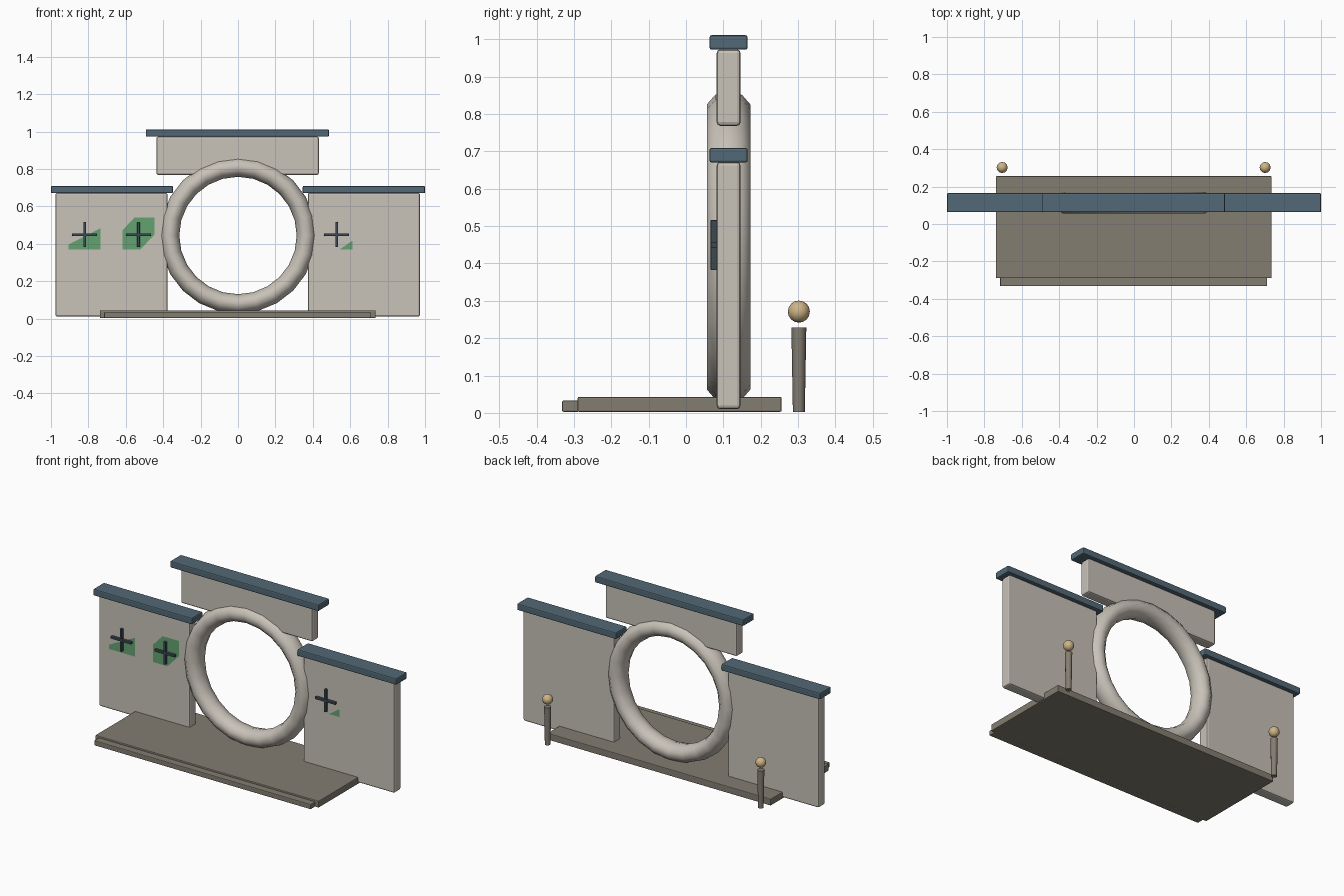
import bpy, bmesh, math

if "Cube" in bpy.data.objects:
    bpy.data.objects.remove(bpy.data.objects["Cube"])


def material(name, rgb):
    m = bpy.data.materials.new(name)
    m.diffuse_color = (*rgb, 1)
    m.use_nodes = True
    m.node_tree.nodes["Principled BSDF"].inputs["Base Color"].default_value = m.diffuse_color
    return m


PLASTER = material("plaster", (0.58, 0.54, 0.48))
SLATE = material("slate", (0.085, 0.14, 0.18))
STONE = material("stone", (0.23, 0.205, 0.165))
IRON = material("iron", (0.045, 0.065, 0.085))
GREEN = material("green", (0.13, 0.36, 0.16))
BRASS = material("brass", (0.62, 0.46, 0.24))


def finish(ob, name, mat, smooth=True):
    ob.name = name
    ob.data.materials.append(mat)
    if smooth:
        bpy.ops.object.shade_smooth_by_angle(angle=math.radians(50))
    return ob


def box(name, x, y, z, mat, bevel=0.006):
    """Bevelled box from (min, max) ranges."""
    bpy.ops.mesh.primitive_cube_add(size=1, location=[sum(r) / 2 for r in (x, y, z)])
    ob = bpy.context.object
    ob.scale = [r[1] - r[0] for r in (x, y, z)]
    bpy.ops.object.transform_apply(location=False, scale=True)
    if bevel:
        b = ob.modifiers.new("bevel", 'BEVEL')
        b.width = bevel
        b.segments = 2
    return finish(ob, name, mat, False)


def panel(name, points, y=0.0815):
    """Thin flat panel on the wall front, outline in x and z."""
    bm = bmesh.new()
    face = bm.faces.new([bm.verts.new((px, y, pz)) for px, pz in points])
    face.normal_update()
    if face.normal.y > 0:
        face.normal_flip()
    me = bpy.data.meshes.new(name)
    bm.to_mesh(me)
    bm.free()
    ob = bpy.data.objects.new(name, me)
    bpy.context.collection.objects.link(ob)
    me.materials.append(GREEN)


WALL_Y, CAP_Y = (0.082, 0.146), (0.063, 0.165)

# Floor slab and front step
box("floor_slab", (-0.738, 0.735), (-0.29, 0.256), (0.003, 0.043), STONE, 0.004)
box("front_step", (-0.716, 0.712), (-0.332, -0.285), (0.003, 0.033), STONE, 0.004)

# Side walls, upper wall and their roof caps
box("wall_left", (-0.976, -0.377), WALL_Y, (0.01, 0.672), PLASTER, 0.01)
box("wall_right", (0.373, 0.973), WALL_Y, (0.01, 0.672), PLASTER, 0.01)
box("wall_top", (-0.436, 0.432), WALL_Y, (0.768, 0.973), PLASTER, 0.01)
box("roof_cap_left", (-1.0, -0.348), CAP_Y, (0.67, 0.709), SLATE)
box("roof_cap_right", (0.346, 1.0), CAP_Y, (0.67, 0.709), SLATE)
box("roof_cap_top", (-0.493, 0.486), CAP_Y, (0.972, 1.011), SLATE)

# Round gateway ring
bpy.ops.mesh.primitive_torus_add(major_radius=0.3655, minor_radius=0.0515,
                                 major_segments=24, minor_segments=10,
                                 location=(0, 0.114, 0.444), rotation=(math.pi / 2, 0, 0))
ring = bpy.context.object
ring.scale.z = 1.19
finish(ring, "gateway_ring", PLASTER)

# Window crosses on the wall fronts
for i, cx in enumerate((-0.82, -0.532, 0.527), 1):
    box(f"window_bar_upright_{i}", (cx - 0.007, cx + 0.007), (0.066, 0.083), (0.382, 0.516), IRON, 0.002)
    box(f"window_bar_cross_{i}", (cx - 0.067, cx + 0.067), (0.066, 0.083), (0.442, 0.456), IRON, 0.002)

# Green window panes, as far as they show through the wall face
panel("window_pane_1", [(-0.907, 0.369), (-0.736, 0.369), (-0.736, 0.482), (-0.907, 0.395)])
panel("window_pane_2", [(-0.618, 0.369), (-0.522, 0.369), (-0.447, 0.449),
                        (-0.447, 0.54), (-0.554, 0.54), (-0.618, 0.471)])
panel("window_pane_3", [(0.543, 0.369), (0.613, 0.369), (0.613, 0.417)])

# Rear lamp posts
for side, sx in (("left", -0.705), ("right", 0.701)):
    bpy.ops.mesh.primitive_cone_add(vertices=10, radius1=0.016, radius2=0.020, depth=0.225,
                                    location=(sx, 0.302, 0.1155))
    finish(bpy.context.object, f"lamp_post_{side}", STONE)
    bpy.ops.mesh.primitive_uv_sphere_add(segments=12, ring_count=8, radius=0.0295,
                                         location=(sx, 0.302, 0.271))
    finish(bpy.context.object, f"lamp_globe_{side}", BRASS)
